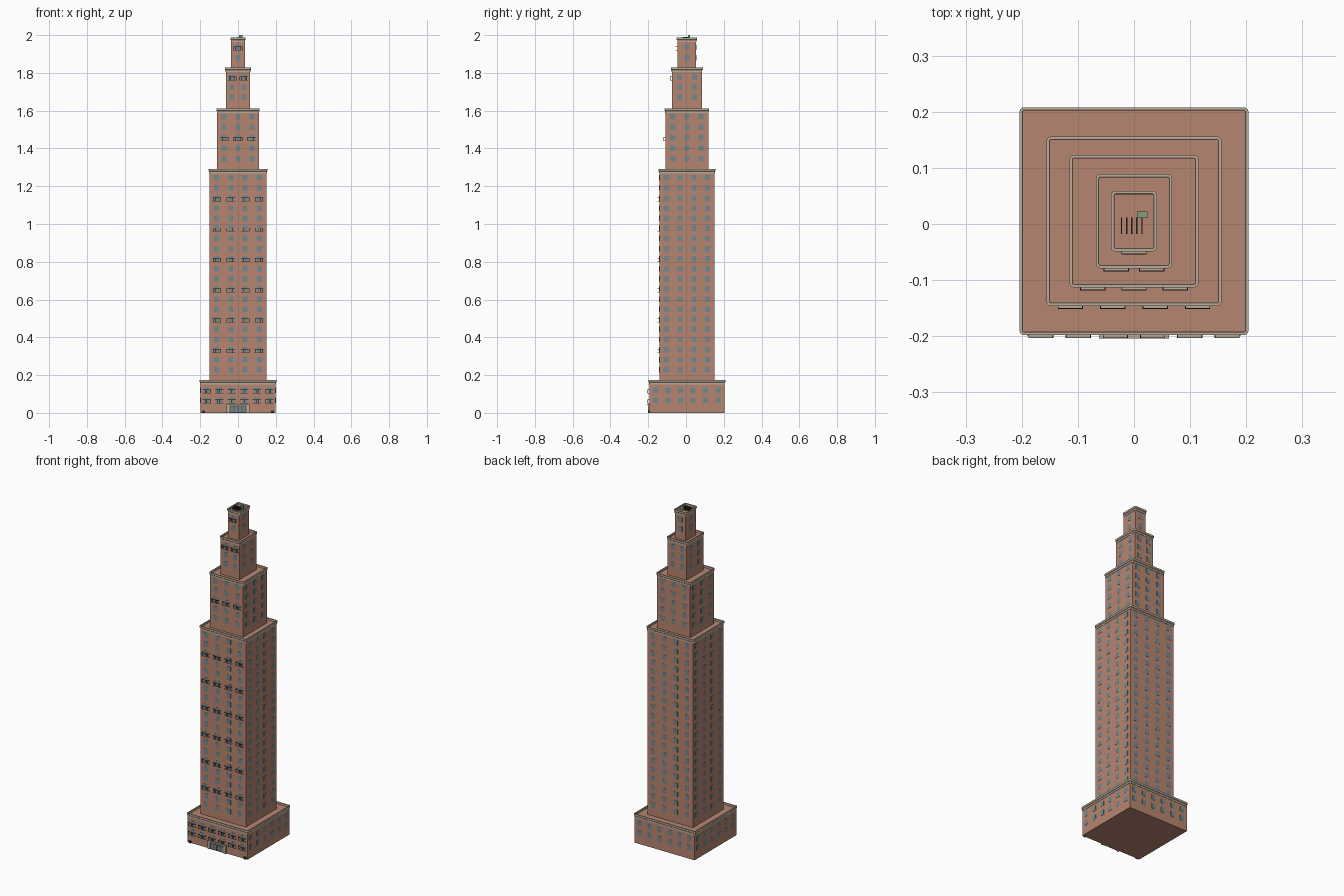
import bpy, bmesh, math
from mathutils import Vector

if "Cube" in bpy.data.objects:
    bpy.data.objects.remove(bpy.data.objects["Cube"])

YC = 0.005  # tower axis sits slightly behind the origin


def mat(name, c):
    m = bpy.data.materials.new(name)
    m.diffuse_color = (*c, 1)
    m.use_nodes = True
    m.node_tree.nodes["Principled BSDF"].inputs["Base Color"].default_value = m.diffuse_color
    return m


BRICK = mat("brick", (0.47, 0.235, 0.165))
STONE = mat("stone", (0.50, 0.41, 0.31))
GLASS = mat("glass", (0.17, 0.25, 0.27))
IRON = mat("iron", (0.03, 0.035, 0.035))
GREEN = mat("green_metal", (0.22, 0.33, 0.20))
DOOR = mat("door_wood", (0.13, 0.09, 0.07))


def finish(bm, name, m):
    bmesh.ops.recalc_face_normals(bm, faces=bm.faces)
    me = bpy.data.meshes.new(name)
    bm.to_mesh(me)
    bm.free()
    me.materials.append(m)
    ob = bpy.data.objects.new(name, me)
    bpy.context.collection.objects.link(ob)
    return ob


def add_box(bm, x0, x1, y0, y1, z0, z1):
    r = bmesh.ops.create_cube(bm, size=1)
    for v in r["verts"]:
        v.co = Vector(((x0 + x1) / 2 + v.co.x * (x1 - x0),
                       (y0 + y1) / 2 + v.co.y * (y1 - y0),
                       (z0 + z1) / 2 + v.co.z * (z1 - z0)))


def boxes(name, m, items):
    bm = bmesh.new()
    for b in items:
        add_box(bm, *b)
    return finish(bm, name, m)


def rounded_rect(hx, hy, r, z):
    pts = []
    for sx, sy, a0 in ((1, 1, 0), (-1, 1, 90), (-1, -1, 180), (1, -1, 270)):
        for k in range(4):
            a = math.radians(a0 + 30 * k)
            pts.append((sx * (hx - r) + r * math.cos(a),
                        YC + sy * (hy - r) + r * math.sin(a), z))
    return pts


def cornice(name, hx, hy, top):
    # stepped moulding swept round the roof edge
    profile = [(-0.001, -0.024), (0.002, -0.024), (0.002, -0.014), (0.005, -0.011),
               (0.005, 0.0), (0.0, 0.0), (-0.001, -0.001)]
    bm = bmesh.new()
    rings = [[bm.verts.new(p) for p in rounded_rect(hx + o, hy + o, 0.003 + o, top + z)]
             for o, z in profile]
    for a, b in zip(rings, rings[1:] + rings[:1]):
        for i in range(len(a)):
            j = (i + 1) % len(a)
            bm.faces.new((a[i], a[j], b[j], b[i]))
    finish(bm, name, STONE)


def spread(n, half):
    return [half * (2 * i + 1 - n) / n for i in range(n)]


# name, half x, half y, z bottom, z top, window columns, row heights, balcony heights
tiers = [
    ("base", 0.199, 0.198, 0.0, 0.175, 6, [0.067, 0.121], [0.052, 0.106]),
    ("shaft", 0.151, 0.146, 0.15, 1.292, 4, [0.228 + 0.0535 * i for i in range(20)],
     [0.32 + 0.1605 * i for i in range(6)]),
    ("upper_shaft", 0.11, 0.113, 1.27, 1.612, 3, [1.346 + 0.0555 * i for i in range(5)], [1.442]),
    ("crown", 0.063, 0.079, 1.59, 1.828, 2, [1.67, 1.724, 1.777], [1.762]),
    ("lantern", 0.036, 0.049, 1.80, 1.988, 1, [1.88, 1.936], [1.922]),
]

W, H, T = 0.0135, 0.0145, 0.001  # window half width, half height, projection
for name, hx, hy, z0, z1, n, rows, balconies in tiers:
    boxes(name + "_walls", BRICK, [(-hx, hx, YC - hy, YC + hy, z0, z1 - 0.012)])
    cornice(name + "_cornice", hx, hy, z1)

    # windows on all four sides
    panes = []
    for z in rows:
        for s in (-1, 1):
            for x in spread(n, hx):
                y = YC + s * hy
                panes.append((x - W, x + W, y - T, y + T, z - H, z + H))
            for y in spread(n, hy):
                y += YC
                panes.append((s * hx - T, s * hx + T, y - W, y + W, z - H, z + H))
    boxes(name + "_windows", GLASS, panes)

    # front balconies: stone slab with iron railing
    slabs, rails = [], []
    yw = YC - hy
    yf = yw - 0.0105
    for z in balconies:
        for x in spread(n, hx):
            b = 0.0225
            slabs.append((x - b, x + b, yf, yw, z - 0.003, z))
            rails.append((x - b, x + b, yf, yf + 0.0015, z + 0.016, z + 0.018))
            for s in (-1, 1):
                xs = x + s * (b - 0.00075)
                rails.append((xs - 0.00075, xs + 0.00075, yf, yw, z + 0.016, z + 0.018))
            for k in range(7):
                xk = x - b + 0.0005 + k * (2 * b - 0.001) / 6
                rails.append((xk - 0.0005, xk + 0.0005, yf + 0.0003, yf + 0.0013, z, z + 0.016))
    boxes(name + "_balcony_slabs", STONE, slabs)
    boxes(name + "_balcony_railings", IRON, rails)

# entrance: stone surround, double door, glazed panels
f = YC - 0.198
boxes("entrance_surround", STONE, [
    (-0.06, -0.046, f - 0.009, f, 0, 0.04), (0.046, 0.06, f - 0.009, f, 0, 0.04),
    (-0.062, 0.062, f - 0.011, f, 0.04, 0.048)])
boxes("entrance_doors", DOOR, [(-0.046, 0.046, f - 0.004, f, 0, 0.04)])
boxes("entrance_glass", GLASS, [(x - 0.008, x + 0.008, f - 0.005, f, 0.006, 0.034)
                                for x in spread(4, 0.044)])

# small lamps either side of the front
boxes("front_lamps", IRON, [(s * 0.183 - 0.008, s * 0.183 + 0.008, f - 0.006, f, 0.0, 0.013)
                            for s in (-1, 1)])

# rooftop equipment
deck = 1.975
boxes("roof_vent_fins", IRON, [(x - 0.001, x + 0.001, -0.018, 0.012, deck, 1.991)
                               for x in (-0.022, -0.013, -0.004, 0.005, 0.014)])
boxes("roof_unit", GREEN, [(0.005, 0.024, 0.011, 0.022, deck, 2.0)])
